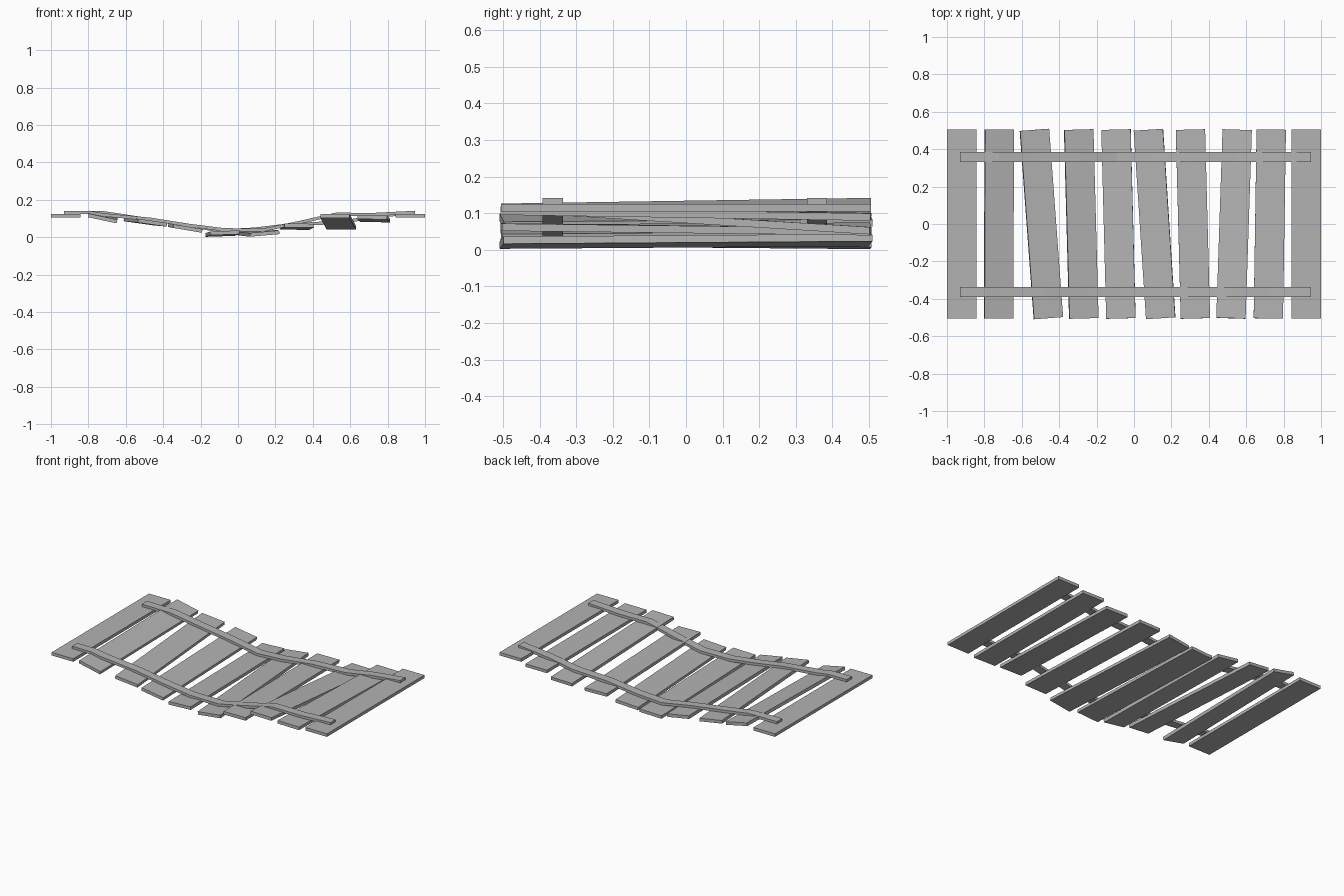
import bpy, bmesh
from math import radians
from mathutils import Euler, Vector

if "Cube" in bpy.data.objects:
    bpy.data.objects.remove(bpy.data.objects["Cube"])

LENGTH, WIDTH, THICK = 1.01, 0.157, 0.02

# planks: centre x, centre z, tilt about x, y, z in degrees
PLANKS = [
    (-0.921, 0.115, 0, 0, 0),
    (-0.722, 0.108, 0.9, 12, 0),
    (-0.495, 0.081, 0.4, 8, 4.3),
    (-0.282, 0.049, 0.3, 9.5, 1.6),
    (-0.083, 0.019, -0.5, -2, 1.5),
    (0.110, 0.023, 0.4, -5, 3.7),
    (0.315, 0.056, -0.7, 0.4, 1.5),
    (0.535, 0.083, -3.5, 0, -1.9),
    (0.726, 0.098, -0.9, 0.4, -0.9),
    (0.921, 0.115, 0, 0, 0),
]

wood = bpy.data.materials.new("grey_wood")
wood.diffuse_color = (0.45, 0.45, 0.45, 1)
wood.use_nodes = True
wood.node_tree.nodes["Principled BSDF"].inputs["Base Color"].default_value = wood.diffuse_color


def make_mesh(name, bm):
    bmesh.ops.recalc_face_normals(bm, faces=bm.faces)
    mesh = bpy.data.meshes.new(name)
    bm.to_mesh(mesh)
    bm.free()
    mesh.materials.append(wood)
    obj = bpy.data.objects.new(name, mesh)
    bpy.context.collection.objects.link(obj)
    return obj


def plank(i, x, z, rx, ry, rz):
    bm = bmesh.new()
    bmesh.ops.create_cube(bm, size=1)
    bmesh.ops.scale(bm, vec=(WIDTH, LENGTH, THICK), verts=bm.verts)
    obj = make_mesh(f"plank_{i + 1}", bm)
    obj.rotation_euler = [radians(a) for a in (rx, ry, rz)]
    obj.location = (x, 0, z)


def plank_top(p, y):
    """Point on the middle line of a plank's top at the given y."""
    rot = Euler([radians(a) for a in p[2:]]).to_matrix()
    along = rot @ Vector((0, 1, 0))
    return Vector((p[0], 0, p[1])) + rot @ Vector((0, 0, THICK / 2)) + along * (y / along.y)


def strap(name, y, width=0.055, thick=0.016):
    tops = [plank_top(p, y) for p in PLANKS]
    knots = [(t.x, t.z) for t in tops]
    knots[0], knots[-1] = (-0.93, 0.125), (0.945, 0.125)
    knots.insert(1, (-0.79, 0.124))
    bm = bmesh.new()
    rings = []
    for x, z in knots:
        rings.append([bm.verts.new((x, y + s * width / 2, z + h))
                      for s, h in ((-1, -0.001), (1, -0.001), (1, thick), (-1, thick))])
    for a, b in zip(rings, rings[1:]):
        for k in range(4):
            n = (k + 1) % 4
            bm.faces.new((a[k], a[n], b[n], b[k]))
    bm.faces.new(rings[0])
    bm.faces.new(rings[-1])
    make_mesh(name, bm)


# walking planks
for i, p in enumerate(PLANKS):
    plank(i, *p)

# straps lying over the planks
strap("front_strap", -0.364)
strap("back_strap", 0.358)
